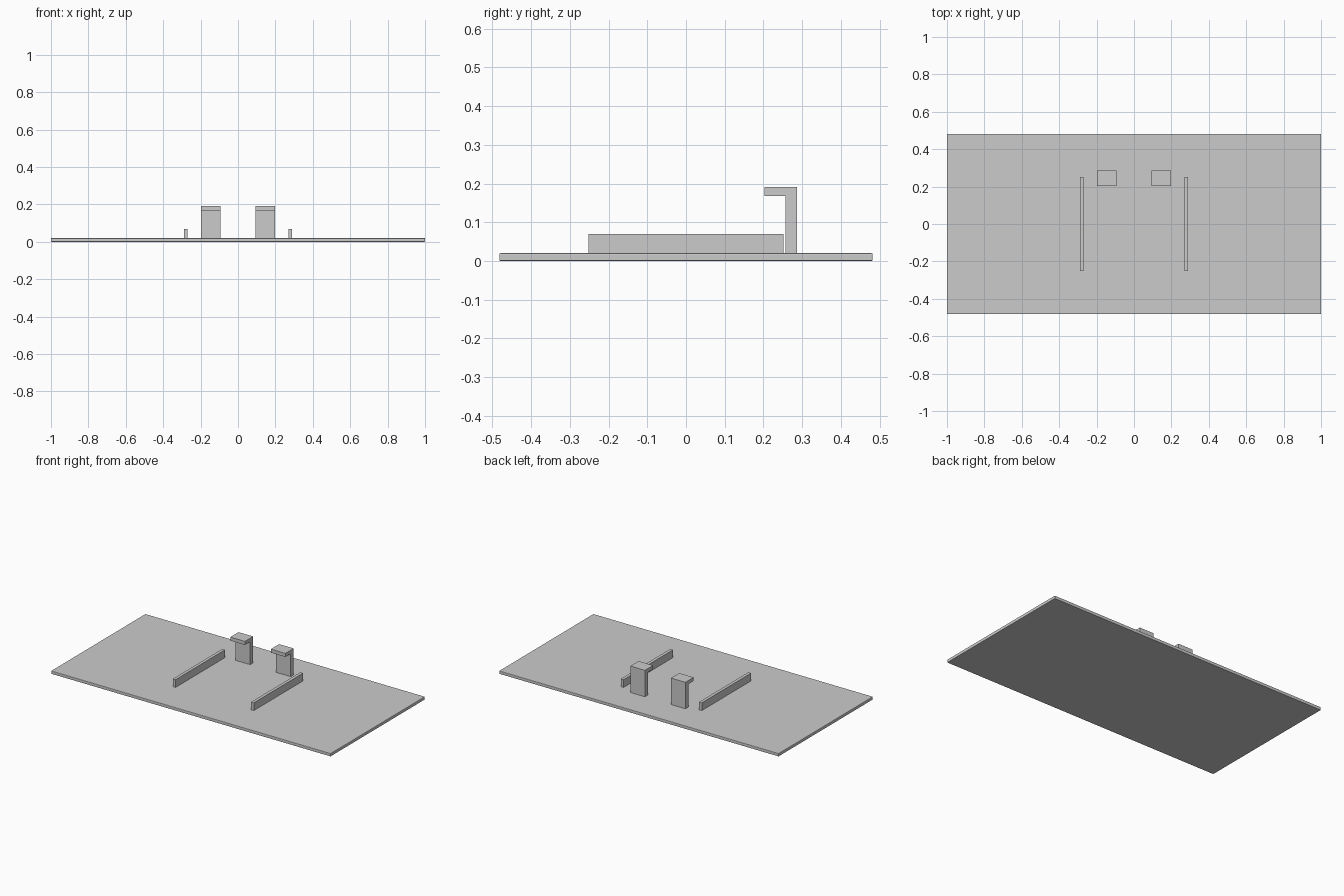
import bpy
import bmesh

cube = bpy.data.objects.get("Cube")
if cube:
    bpy.data.objects.remove(cube, do_unlink=True)

# One plain grey for every part
grey = bpy.data.materials.new("light_grey")
grey.use_nodes = True
colour = (0.6, 0.6, 0.6, 1.0)
grey.diffuse_color = colour
grey.node_tree.nodes["Principled BSDF"].inputs["Base Color"].default_value = colour


def extrude_profile(name, profile, x0, x1):
    """Extrude a (y, z) outline along x."""
    bm = bmesh.new()
    face = bm.faces.new([bm.verts.new((x0, y, z)) for y, z in profile])
    result = bmesh.ops.extrude_face_region(bm, geom=[face])
    moved = [v for v in result["geom"] if isinstance(v, bmesh.types.BMVert)]
    bmesh.ops.translate(bm, verts=moved, vec=(x1 - x0, 0, 0))
    bmesh.ops.recalc_face_normals(bm, faces=bm.faces)
    mesh = bpy.data.meshes.new(name)
    bm.to_mesh(mesh)
    bm.free()
    mesh.materials.append(grey)
    obj = bpy.data.objects.new(name, mesh)
    bpy.context.collection.objects.link(obj)
    return obj


def rectangle(y0, y1, z0, z1):
    return [(y0, z0), (y1, z0), (y1, z1), (y0, z1)]


TOP = 0.02

# Base plate with slightly softened edges
plate = extrude_profile("base_plate", rectangle(-0.482, 0.482, 0, TOP), -1, 1)
bevel = plate.modifiers.new("soft_edges", "BEVEL")
bevel.width = 0.003
bevel.segments = 2

# Side rails and hooks with a lip facing the front
hook = [(0.257, TOP), (0.287, TOP), (0.287, 0.191), (0.203, 0.191),
        (0.203, 0.168), (0.257, 0.168)]
for side, sign in (("left", 1), ("right", -1)):
    extrude_profile(f"{side}_rail", rectangle(-0.252, 0.252, TOP, 0.07),
                    sign * 0.27, sign * 0.29)
    extrude_profile(f"{side}_hook", hook, sign * 0.093, sign * 0.197)
